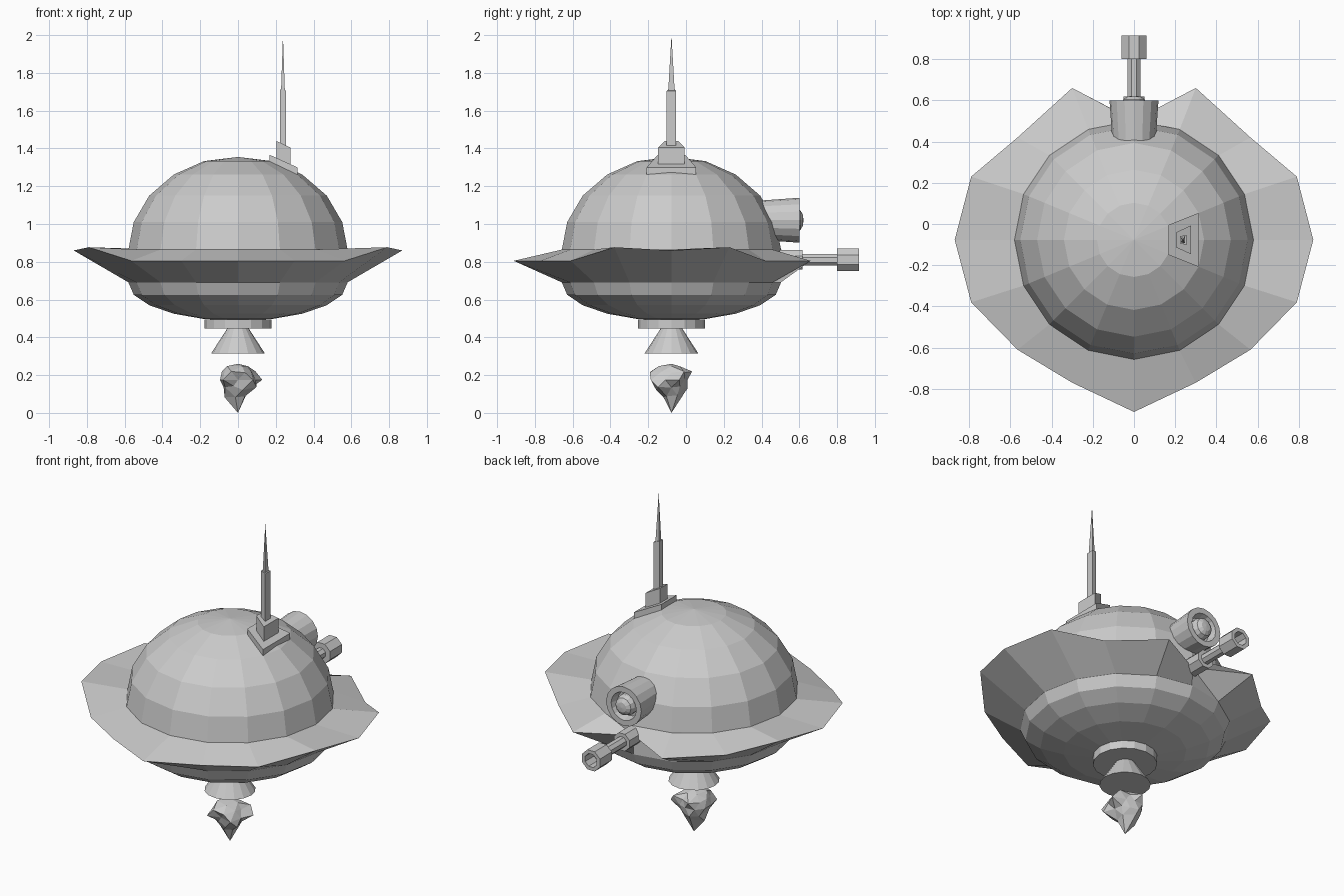
import bpy, bmesh, math, random
from mathutils import Vector

if "Cube" in bpy.data.objects:
    bpy.data.objects.remove(bpy.data.objects["Cube"])

CY = -0.077  # hull axis in y


def finish(name, bm):
    bmesh.ops.remove_doubles(bm, verts=bm.verts, dist=1e-5)
    bmesh.ops.recalc_face_normals(bm, faces=bm.faces)
    me = bpy.data.meshes.new(name)
    bm.to_mesh(me)
    bm.free()
    ob = bpy.data.objects.new(name, me)
    bpy.context.collection.objects.link(ob)
    return ob


def bridge(bm, rings):
    n = len(rings[0])
    for a, b in zip(rings, rings[1:]):
        for i in range(n):
            j = (i + 1) % n
            quad = []
            for v in (a[i], a[j], b[j], b[i]):
                if v.co not in [q.co for q in quad]:
                    quad.append(v)
            if len(quad) > 2:
                bm.faces.new(quad)


def lathe(name, profile, n, centre, axis='Z', turn=0.0):
    """Spin (radius, height) pairs round an axis."""
    bm = bmesh.new()
    rings = []
    for r, h in profile:
        ring = []
        for i in range(n):
            a = 2 * math.pi * (i + turn) / n
            u, v = r * math.cos(a), r * math.sin(a)
            p = (u, v, h) if axis == 'Z' else (u, h, v)
            ring.append(bm.verts.new(Vector(centre) + Vector(p)))
        rings.append(ring)
    bridge(bm, rings)
    return finish(name, bm)


def wedge(name, x0, x1, w0, w1, bottom, top):
    """Trapezoid block: half widths w0, w1 at x0, x1; (z at x0, z at x1) pairs."""
    bm = bmesh.new()
    rings = []
    for z in (bottom, top):
        pts = [(x0, -w0, z[0]), (x1, -w1, z[1]), (x1, w1, z[1]), (x0, w0, z[0])]
        rings.append([bm.verts.new((x, y + CY, h)) for x, y, h in pts])
    bridge(bm, rings)
    bm.faces.new(rings[0])
    bm.faces.new(rings[1])
    return finish(name, bm)


# Hull: domed top, shallow bowl below
lathe("hull", [(0, 1.355), (0.18, 1.333), (0.34, 1.262), (0.47, 1.15), (0.552, 1.01),
               (0.58, 0.865), (0.58, 0.69), (0.552, 0.625), (0.47, 0.57),
               (0.34, 0.525), (0.18, 0.497), (0, 0.49)], 16, (0, CY, 0))

# Brim: pointed front, raised sides, notch at the back; half outline mirrored
half = [(0.30, -0.77, 0.805), (0.565, -0.61, 0.805), (0.79, -0.38, 0.877),
        (0.87, CY, 0.86), (0.79, 0.23, 0.877), (0.565, 0.42, 0.805), (0.30, 0.66, 0.805)]
outline = ([(0, -0.912, 0.805)] + half + [(0, 0.503, 0.805)]
           + [(-x, y, z) for x, y, z in reversed(half)])
bm = bmesh.new()
rings = [[], [], []]
for i, p in enumerate(outline):
    a = -math.pi / 2 + 2 * math.pi * i / 16
    x, y = 0.578 * math.cos(a), 0.578 * math.sin(a) + CY
    rings[0].append(bm.verts.new((x, y, 0.865)))
    rings[1].append(bm.verts.new(p))
    rings[2].append(bm.verts.new((x, y, 0.69)))
bridge(bm, rings)
finish("brim", bm)

# Thruster collar and nozzle
lathe("thruster_collar", [(0, 0.495), (0.178, 0.495), (0.178, 0.447), (0, 0.447)], 16, (0, CY, 0))
lathe("thruster_nozzle", [(0, 0.45), (0.055, 0.45), (0.142, 0.315), (0, 0.315)], 16, (0, CY, 0))

# Exhaust flame: jagged blob with a downward spike
random.seed(4)
bm = bmesh.new()
bmesh.ops.create_icosphere(bm, subdivisions=2, radius=1)
low = min(bm.verts, key=lambda v: v.co.z)
for v in bm.verts:
    r = random.choice((0.085, 0.1, 0.135))
    flat = 0.085 if v.co.z > 0 else random.uniform(0.07, 0.11)
    v.co = Vector((v.co.x * r, v.co.y * r + CY, 0.175 + v.co.z * flat))
low.co = (0, CY, 0)
finish("exhaust_flame", bm)

# Antenna: stepped wedge foot, mast and needle
wedge("antenna_foot", 0.168, 0.314, 0.073, 0.131, (1.325, 1.262), (1.366, 1.30))
wedge("antenna_block", 0.203, 0.277, 0.036, 0.07, (1.33, 1.29), (1.44, 1.405))
wedge("antenna_mast", 0.222, 0.255, 0.017, 0.025, (1.40, 1.40), (1.713, 1.705))
bm = bmesh.new()
base = [bm.verts.new((x, CY + s * w, 1.705)) for x, s, w in
        ((0.228, -1, 0.011), (0.248, -1, 0.017), (0.248, 1, 0.017), (0.228, 1, 0.011))]
tip = bm.verts.new((0.238, CY, 2.0))
bm.faces.new(base)
for i in range(4):
    bm.faces.new((base[i], base[(i + 1) % 4], tip))
finish("antenna_needle", bm)

# Rear lamp: flared hollow housing with a round lens
lathe("lamp_housing", [(0, 0.405), (0.105, 0.405), (0.119, 0.60), (0.085, 0.60),
                       (0.075, 0.55), (0, 0.55)], 16, (0, 0, 1.02), 'Y')
lathe("lamp_lens", [(0.062, 0.545), (0.062, 0.58), (0.052, 0.605), (0.03, 0.619), (0, 0.622)],
      12, (0, 0, 1.02), 'Y')

# Rear gun: mount, barrel and hollow muzzle
lathe("gun_mount", [(0, 0.42), (0.056, 0.42), (0.056, 0.618), (0, 0.618)], 8, (0, 0, 0.81), 'Y', 0.5)
lathe("gun_barrel", [(0.033, 0.60), (0.033, 0.81)], 8, (0, 0, 0.81), 'Y', 0.5)
lathe("gun_muzzle", [(0, 0.80), (0.065, 0.80), (0.065, 0.915), (0.042, 0.915),
                     (0.042, 0.83), (0, 0.83)], 8, (0, 0, 0.81), 'Y', 0.5)
